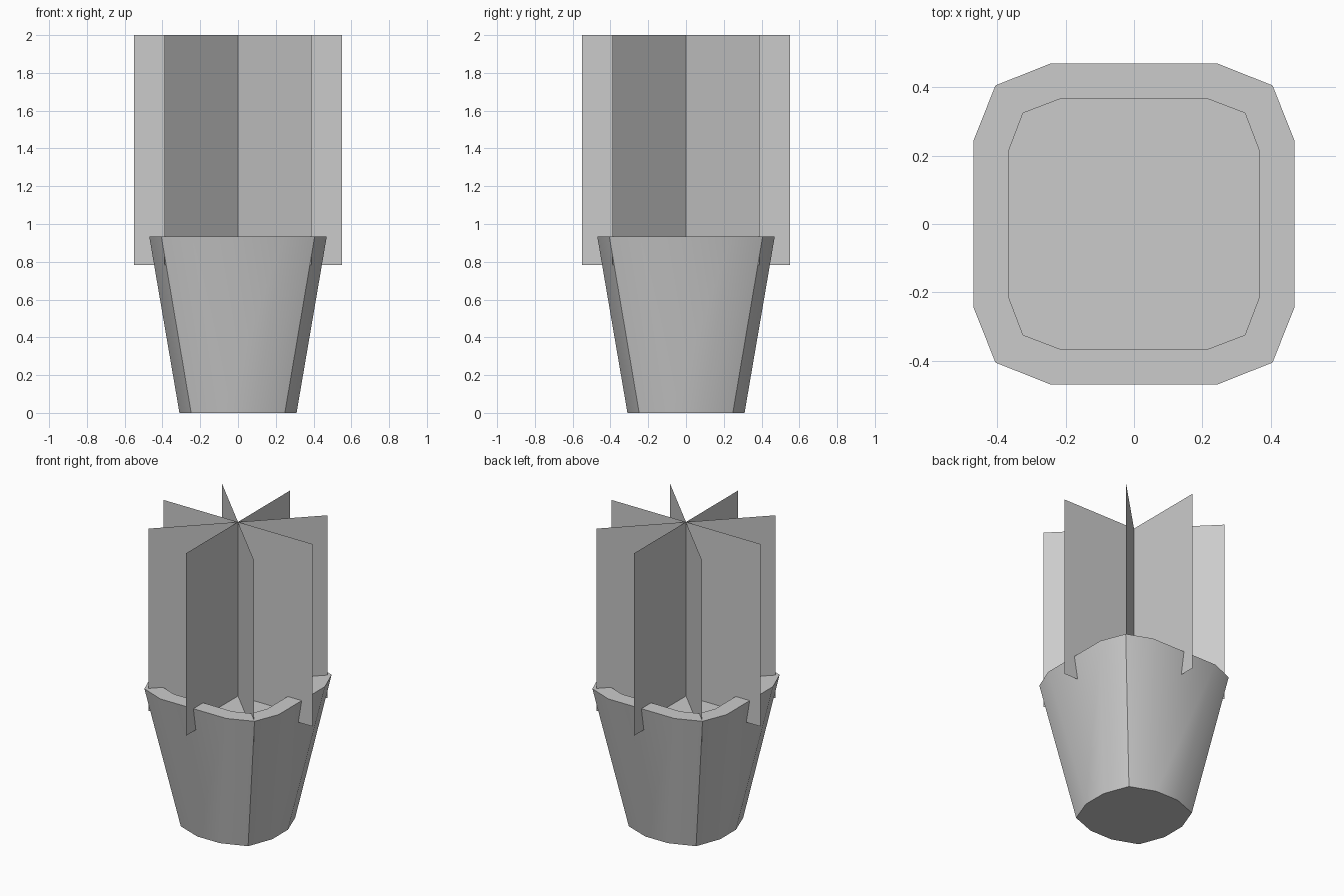
import bpy
import bmesh
from math import cos, sin, pi, radians

cube = bpy.data.objects.get("Cube")
if cube:
    bpy.data.objects.remove(cube, do_unlink=True)

grey = bpy.data.materials.new("plain grey")
grey.use_nodes = True
grey.diffuse_color = (0.6, 0.6, 0.6, 1)
grey.node_tree.nodes["Principled BSDF"].inputs["Base Color"].default_value = (0.6, 0.6, 0.6, 1)


def make_object(name, bm):
    mesh = bpy.data.meshes.new(name)
    bm.to_mesh(mesh)
    bm.free()
    mesh.materials.append(grey)
    obj = bpy.data.objects.new(name, mesh)
    bpy.context.collection.objects.link(obj)
    return obj


def ring(bm, side, half, corner, z):
    """Twelve-sided rounded square: two points per side and one per corner."""
    verts = []
    for quarter in range(4):
        c, s = cos(quarter * pi / 2), sin(quarter * pi / 2)
        for x, y in ((side, -half), (side, half), (corner, corner)):
            verts.append(bm.verts.new((x * c - y * s, x * s + y * c, z)))
    return verts


def bridge(bm, low, high):
    n = len(low)
    for i in range(n):
        j = (i + 1) % n
        bm.faces.new((low[i], low[j], high[j], high[i]))


# Tapered pot: base, outer wall, flat rim, short inner wall and soil
bm = bmesh.new()
rings = [ring(bm, *r) for r in (
    (0.31, 0.083, 0.248, 0.0),
    (0.47, 0.245, 0.406, 0.935),
    (0.367, 0.215, 0.325, 0.935),
    (0.367, 0.215, 0.325, 0.84),
)]
for low, high in zip(rings, rings[1:]):
    bridge(bm, low, high)
bm.faces.new(list(reversed(rings[0])))
bm.faces.new(rings[-1])
pot = make_object("pot", bm)
bpy.ops.object.select_all(action="DESELECT")
pot.select_set(True)
bpy.context.view_layer.objects.active = pot
bpy.ops.object.shade_smooth_by_angle(angle=radians(32))

# Four upright foliage cards crossing on the centre line
RADIUS, BOTTOM, TOP = 0.55, 0.784, 2.0
for k in range(4):
    bm = bmesh.new()
    c, s = RADIUS * cos(k * pi / 4), RADIUS * sin(k * pi / 4)
    corners = ((-c, -s, BOTTOM), (c, s, BOTTOM), (c, s, TOP), (-c, -s, TOP))
    bm.faces.new([bm.verts.new(p) for p in corners])
    make_object(f"foliage_card_{k + 1}", bm)
